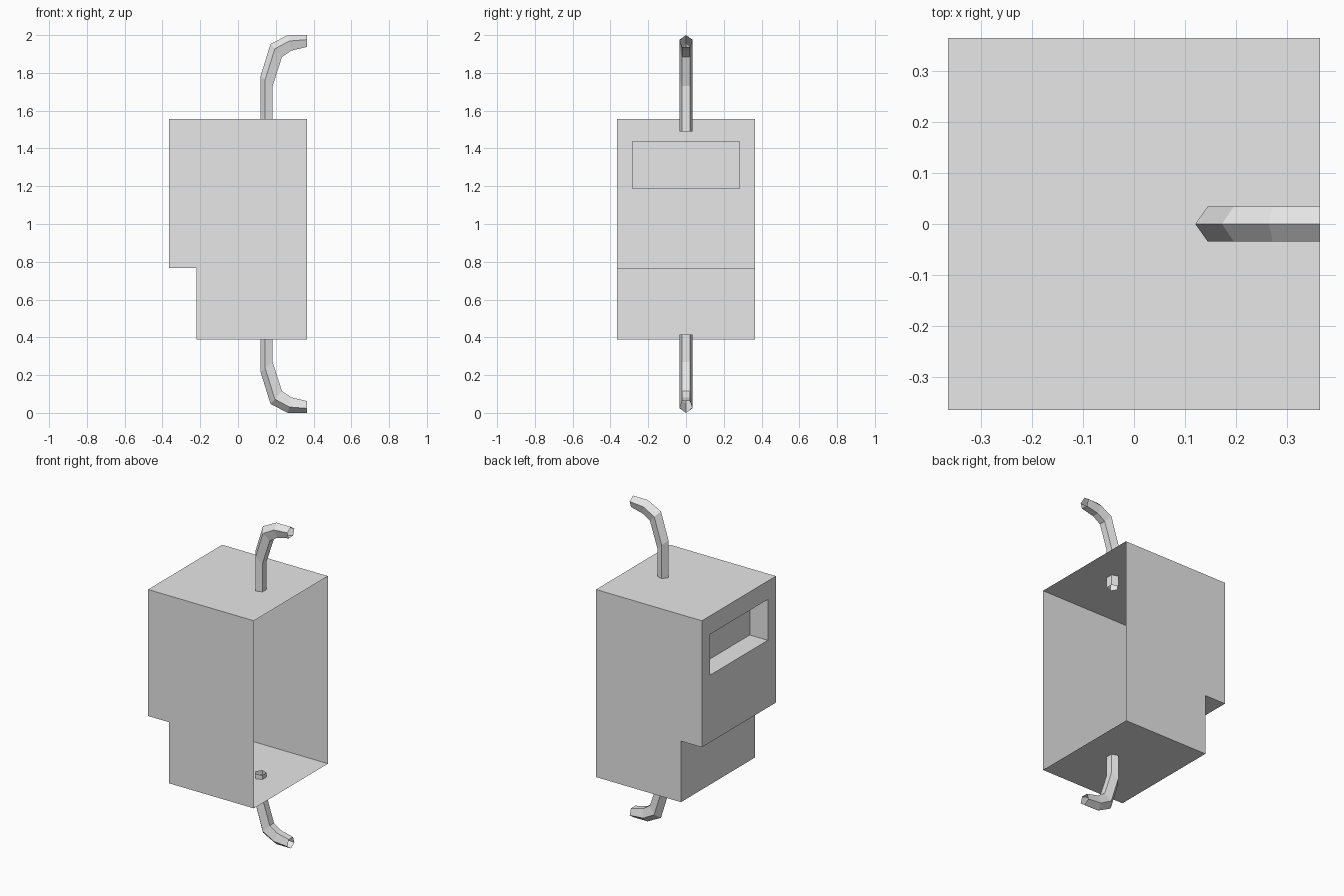
import bpy
import bmesh
from mathutils import Vector

cube = bpy.data.objects.get("Cube")
if cube:
    bpy.data.objects.remove(cube, do_unlink=True)

HALF = 0.364  # half width of the housing
GREY = (0.8, 0.8, 0.8, 1.0)

grey = bpy.data.materials.new("light_grey")
grey.use_nodes = True
grey.diffuse_color = GREY
grey.node_tree.nodes["Principled BSDF"].inputs["Base Color"].default_value = GREY


def add_object(name, bm):
    mesh = bpy.data.meshes.new(name)
    bm.to_mesh(mesh)
    bm.free()
    mesh.materials.append(grey)
    obj = bpy.data.objects.new(name, mesh)
    bpy.context.collection.objects.link(obj)
    return obj


def build_housing():
    # Stepped side profile (x, z), extruded along y
    profile = [(HALF, 0.388), (HALF, 1.555), (-HALF, 1.555),
               (-HALF, 0.768), (-0.22, 0.768), (-0.22, 0.388)]
    bm = bmesh.new()
    base = bm.faces.new([bm.verts.new((x, -HALF, z)) for x, z in profile])
    geom = bmesh.ops.extrude_face_region(bm, geom=[base], use_keep_orig=True)["geom"]
    for v in geom:
        if isinstance(v, bmesh.types.BMVert):
            v.co.y = HALF
    bmesh.ops.recalc_face_normals(bm, faces=bm.faces[:])

    # Window pocket sunk into the upper -x wall
    wall = min(bm.faces, key=lambda f: f.calc_center_median().x)
    bmesh.ops.inset_individual(bm, faces=[wall], thickness=0.113)
    for v in wall.verts:
        v.co.z = 1.44 if v.co.z > 1.3 else 1.186
    bmesh.ops.inset_individual(bm, faces=[wall], thickness=0)
    for v in wall.verts:
        v.co.x = -HALF + 0.124

    # The +x side is open
    opening = max(bm.faces, key=lambda f: f.calc_center_median().x)
    bmesh.ops.delete(bm, geom=[opening], context='FACES')
    add_object("housing", bm)


def build_pipe(name, start, flip):
    # Bent five-sided tube: outer and inner bend points (x, z) of each ring
    rings = [((0.12, start), (0.183, start)),
             ((0.12, 1.785), (0.183, 1.73)),
             ((0.172, 1.953), (0.233, 1.885)),
             ((0.264, 2.0), (0.283, 1.918)),
             ((HALF, 2.0), (HALF, 1.937))]
    section = [(0, 0), (0.38, 0.034), (1, 0.021), (1, -0.021), (0.38, -0.034)]
    bm = bmesh.new()
    previous = None
    for outer, inner in rings:
        ring = []
        for t, y in section:
            x, z = Vector(outer).lerp(Vector(inner), t)
            ring.append(bm.verts.new((x, y, 2 - z if flip else z)))
        if previous:
            for i in range(5):
                j = (i + 1) % 5
                quad = [previous[i], ring[i], ring[j], previous[j]]
                bm.faces.new(quad[::-1] if flip else quad)
        previous = ring
    add_object(name, bm)


build_housing()
build_pipe("top_pipe", 1.49, False)
build_pipe("bottom_pipe", 1.585, True)
